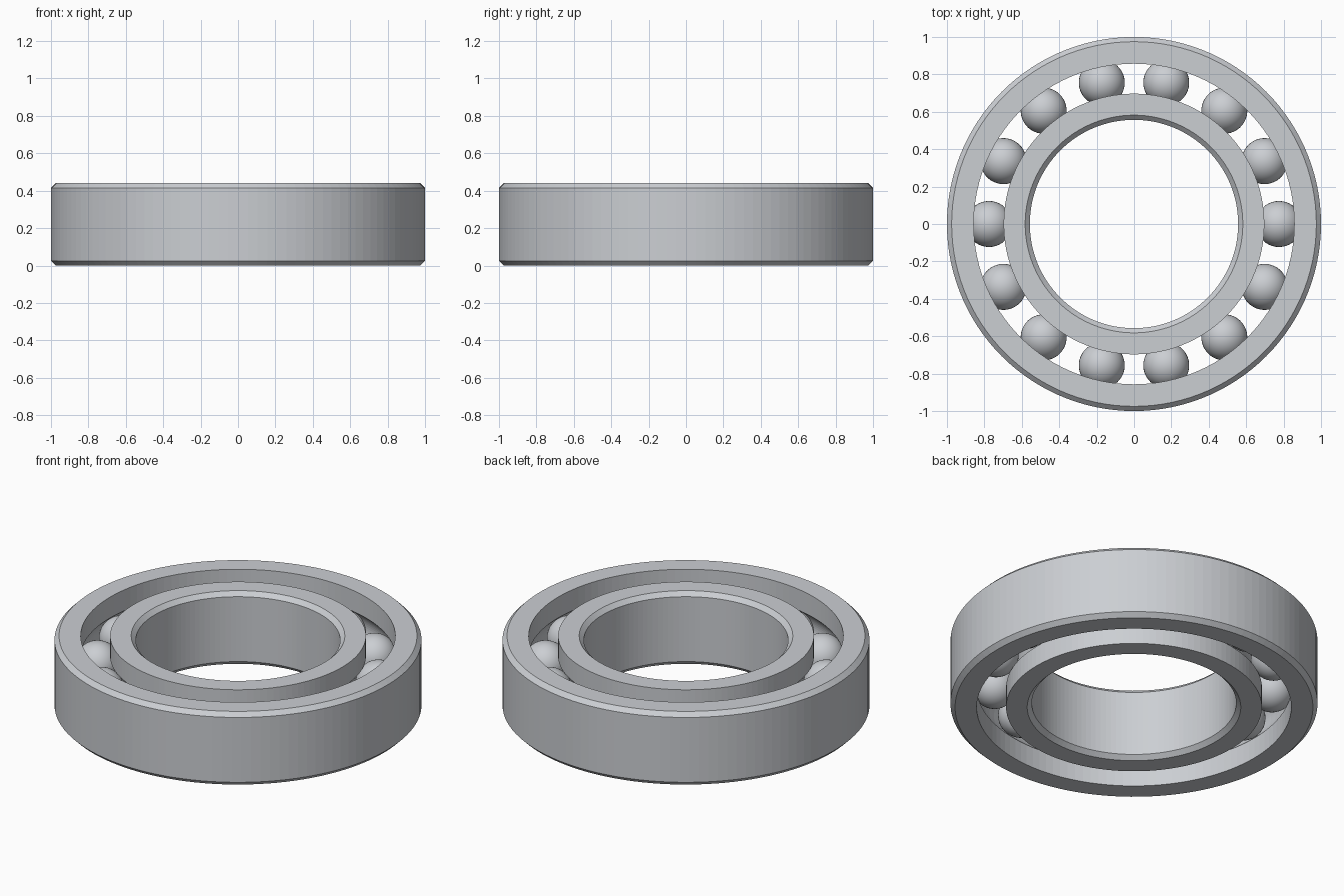
import bpy, bmesh, math

cube = bpy.data.objects.get("Cube")
if cube:
    bpy.data.objects.remove(cube, do_unlink=True)

HEIGHT, CHAMFER = 0.44, 0.025
MID = HEIGHT / 2
PITCH, BALL_R, GROOVE_R = 0.775, 0.123, 0.125
BALLS, SEGMENTS, ARC_STEPS = 14, 120, 16

steel = bpy.data.materials.new("brushed steel")
steel.use_nodes = True
colour = (0.60, 0.62, 0.65, 1)
steel.diffuse_color = colour
steel.node_tree.nodes["Principled BSDF"].inputs["Base Color"].default_value = colour


def add_object(name, bm, smooth=False):
    mesh = bpy.data.meshes.new(name)
    bmesh.ops.recalc_face_normals(bm, faces=bm.faces)
    for face in bm.faces:
        face.smooth = smooth
    bm.to_mesh(mesh)
    bm.free()
    mesh.materials.append(steel)
    obj = bpy.data.objects.new(name, mesh)
    bpy.context.collection.objects.link(obj)
    return obj


def race(name, plain_r, track_r):
    """Ring with a chamfered plain wall and a ball groove in its track wall."""
    inward = math.copysign(CHAMFER, track_r - plain_r)
    side = math.copysign(1, track_r - PITCH)
    reach = math.acos(abs(track_r - PITCH) / GROOVE_R)
    profile = [(track_r, 0), (plain_r + inward, 0), (plain_r, CHAMFER),
               (plain_r, HEIGHT - CHAMFER), (plain_r + inward, HEIGHT), (track_r, HEIGHT)]
    # Groove arc, from its upper lip to its lower lip
    for i in range(ARC_STEPS + 1):
        a = reach * (1 - 2 * i / ARC_STEPS)
        profile.append((PITCH + side * GROOVE_R * math.cos(a), MID + GROOVE_R * math.sin(a)))

    # Revolve the closed profile around the axis
    bm = bmesh.new()
    loops = []
    for s in range(SEGMENTS):
        t = math.tau * s / SEGMENTS
        loops.append([bm.verts.new((r * math.cos(t), r * math.sin(t), z)) for r, z in profile])
    count = len(profile)
    for s, loop in enumerate(loops):
        following = loops[(s + 1) % SEGMENTS]
        for i in range(count):
            j = (i + 1) % count
            bm.faces.new((loop[i], following[i], following[j], loop[j]))
    return add_object(name, bm)


# Rings
race("outer_ring", 1.0, 0.857)
race("inner_ring", 0.557, 0.697)

# Balls, sharing one mesh
bm = bmesh.new()
bmesh.ops.create_uvsphere(bm, u_segments=40, v_segments=20, radius=BALL_R)
first = add_object("ball_1", bm, smooth=True)
for i in range(BALLS):
    ball = first if i == 0 else bpy.data.objects.new(f"ball_{i + 1}", first.data)
    if i:
        bpy.context.collection.objects.link(ball)
    t = math.tau * i / BALLS
    ball.location = (PITCH * math.cos(t), PITCH * math.sin(t), MID)
    ball.rotation_euler.z = t
